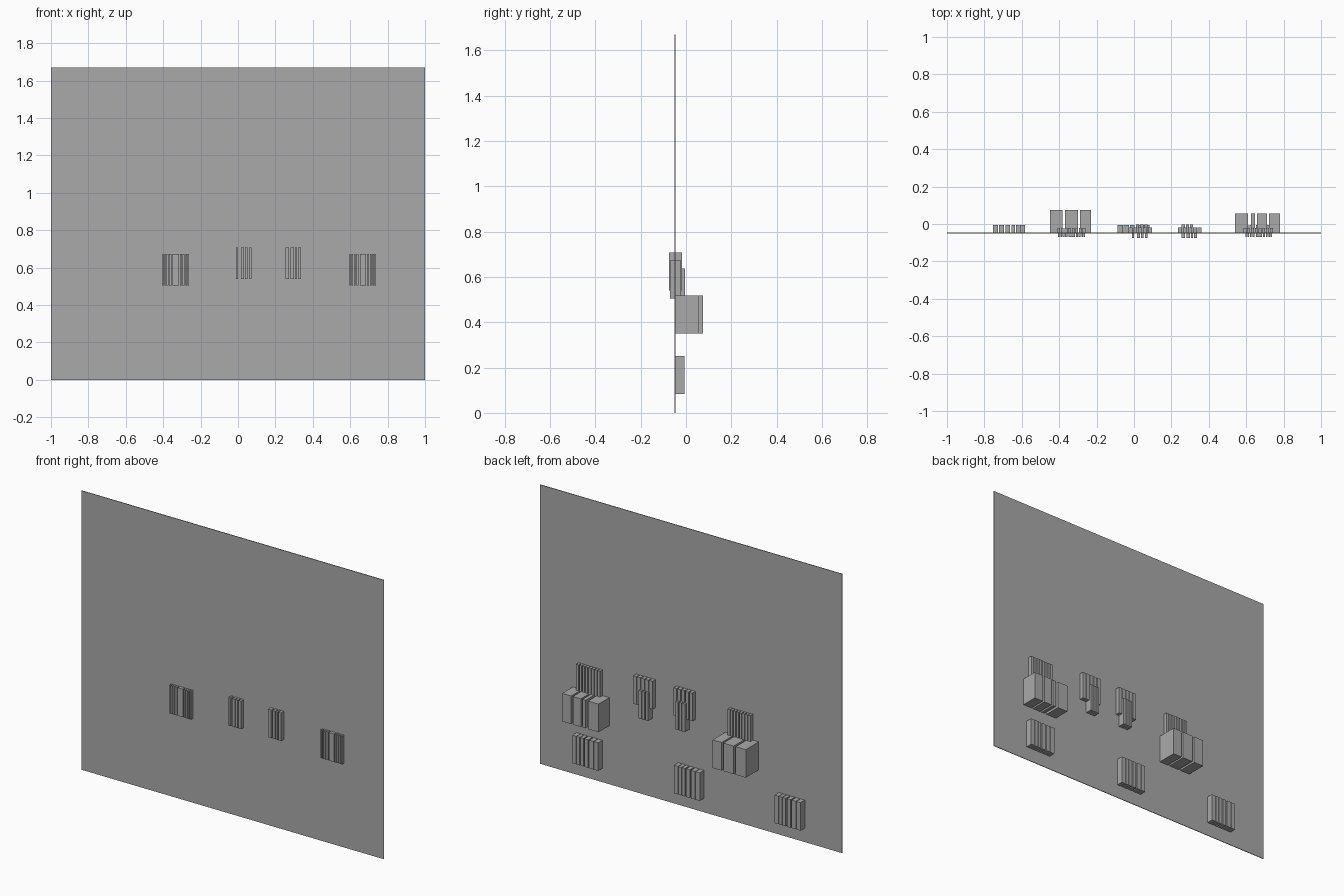
import bpy, bmesh

if "Cube" in bpy.data.objects:
    bpy.data.objects.remove(bpy.data.objects["Cube"])

grey = bpy.data.materials.new("plain grey")
grey.diffuse_color = (0.4, 0.4, 0.4, 1)
grey.use_nodes = True
grey.node_tree.nodes["Principled BSDF"].inputs["Base Color"].default_value = grey.diffuse_color

WALL_Y = -0.048
BOOK_H = 0.168


def boxes(name, spans, y0, y1, z0, z1):
    """One object holding an upright box for every (x0, x1) span."""
    bm = bmesh.new()
    for x0, x1 in spans:
        verts = bmesh.ops.create_cube(bm, size=1)["verts"]
        for v in verts:
            v.co.x = x1 if v.co.x > 0 else x0
            v.co.y = y1 if v.co.y > 0 else y0
            v.co.z = z1 if v.co.z > 0 else z0
    mesh = bpy.data.meshes.new(name)
    bm.to_mesh(mesh)
    bm.free()
    mesh.materials.append(grey)
    obj = bpy.data.objects.new(name, mesh)
    bpy.context.collection.objects.link(obj)
    return obj


def even(x0, x1, n, gap=0.005):
    """Split a row into n equal books with narrow gaps."""
    w = (x1 - x0 + gap) / n
    return [(x0 + i * w, x0 + (i + 1) * w - gap) for i in range(n)]


def books(name, spans, y0, y1, z0):
    return boxes(name, spans, y0, y1, z0, z0 + BOOK_H)


# thin upright panel
boxes("wall_panel", [(-1, 1)], WALL_Y - 0.002, WALL_Y + 0.002, 0, 1.67)

# bottom row: three matching groups
low = [(-0.084, -0.057), (-0.053, -0.025), (-0.018, 0.007),
       (0.014, 0.034), (0.038, 0.058), (0.061, 0.087)]
for side, cx in (("left", -0.67), ("middle", -0.003), ("right", 0.67)):
    books(f"bottom_books_{side}", [(a + cx, b + cx) for a, b in low],
          WALL_Y, -0.006, 0.083)

# large thick volumes behind the panel
books("thick_books_left", [(-0.449, -0.382), (-0.369, -0.30), (-0.289, -0.23)],
      WALL_Y, 0.076, 0.35)
books("thick_books_right", [(0.54, 0.61), (0.626, 0.647), (0.658, 0.711), (0.722, 0.781)],
      WALL_Y, 0.055, 0.35)

# outer upper groups: a back row, and a front row standing proud of the panel
books("outer_back_books_left", even(-0.41, -0.26, 8), WALL_Y, -0.022, 0.505)
books("outer_back_books_right", even(0.585, 0.742, 8), WALL_Y, -0.022, 0.505)
outer = [(0, 0.007), (0.012, 0.020), (0.024, 0.034), (0.038, 0.050), (0.056, 0.090),
         (0.096, 0.106), (0.110, 0.120), (0.124, 0.132), (0.136, 0.143)]
for side, x in (("left", -0.406), ("right", 0.595)):
    books(f"outer_front_books_{side}", [(x + a, x + b) for a, b in outer],
          -0.07, WALL_Y, 0.505)

# inner upper groups: back row and front row
books("inner_back_books_left", even(-0.03, 0.095, 5), WALL_Y, -0.018, 0.54)
books("inner_back_books_right", even(0.235, 0.362, 5), WALL_Y, -0.018, 0.54)
books("inner_front_books_left",
      [(-0.01, 0.001), (0.015, 0.032), (0.037, 0.051), (0.058, 0.073)],
      -0.076, WALL_Y, 0.54)
books("inner_front_books_right",
      [(0.253, 0.273), (0.282, 0.299), (0.304, 0.315), (0.321, 0.338)],
      -0.076, WALL_Y, 0.54)

# small lower stacks in front of the inner back rows
books("small_books_left", even(0.01, 0.073, 3), WALL_Y, -0.004, 0.47)
books("small_books_right", even(0.255, 0.316, 3), WALL_Y, -0.004, 0.47)
